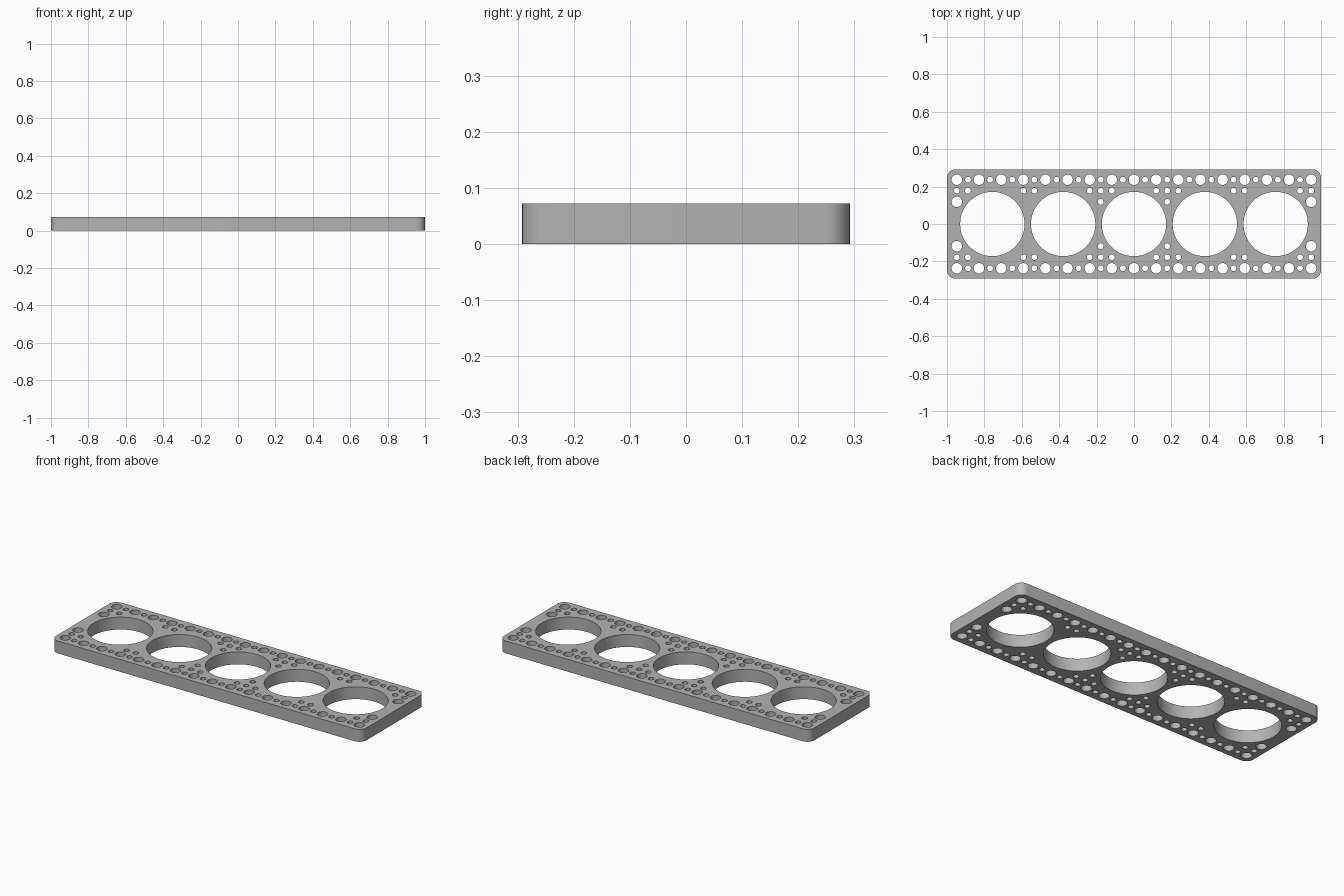
import bpy
import bmesh
from math import cos, sin, pi, radians
from mathutils import Vector

cube = bpy.data.objects.get("Cube")
if cube:
    bpy.data.objects.remove(cube, do_unlink=True)

HALF_X, HALF_Y, HEIGHT, CORNER = 1.0, 0.292, 0.072, 0.045
PITCH = 0.0592          # lattice spacing of the small holes
BIG, PEG, PIN = 0.172, 0.028, 0.0155

# Material
grey = bpy.data.materials.new("light_grey")
grey.use_nodes = True
colour = (0.45, 0.45, 0.45, 1)
grey.diffuse_color = colour
grey.node_tree.nodes["Principled BSDF"].inputs["Base Color"].default_value = colour


def circle(x, y, r, n):
    return [(x + r * cos(2 * pi * i / n), y + r * sin(2 * pi * i / n)) for i in range(n)]


def rounded_rectangle(hx, hy, r, steps=10):
    points = []
    for k, (sx, sy) in enumerate([(1, 1), (-1, 1), (-1, -1), (1, -1)]):
        for i in range(steps + 1):
            a = (k + i / steps) * pi / 2
            points.append((sx * (hx - r) + r * cos(a), sy * (hy - r) + r * sin(a)))
    return points


# Outline and the row of five large bores
loops = [rounded_rectangle(HALF_X, HALF_Y, CORNER)]
loops += [circle(i * 0.3787, 0, BIG, 96) for i in range(-2, 3)]

# Peg and pin holes, mirrored front to back
for side in (1, -1):
    for i in range(-16, 17):
        loops.append(circle(i * PITCH, side * 4 * PITCH, PIN if i % 2 else PEG, 32))
        if abs(i) in (2, 3, 4, 9, 10, 15, 16):
            loops.append(circle(i * PITCH, side * 3 * PITCH, PIN, 32))
        if abs(i) in (3, 16):
            loops.append(circle(i * PITCH, side * 2 * PITCH, PEG if abs(i) == 16 else PIN, 32))

# Fill the outline around the holes and extrude it into a plate
bm = bmesh.new()
edges = []
for loop in loops:
    verts = [bm.verts.new((x, y, 0)) for x, y in loop]
    edges += [bm.edges.new((verts[i - 1], verts[i])) for i in range(len(verts))]
bmesh.ops.triangle_fill(bm, use_beauty=True, use_dissolve=False, edges=edges, normal=Vector((0, 0, 1)))
extruded = bmesh.ops.extrude_face_region(bm, geom=bm.faces[:], use_keep_orig=True)
top = [g for g in extruded["geom"] if isinstance(g, bmesh.types.BMVert)]
bmesh.ops.translate(bm, verts=top, vec=(0, 0, HEIGHT))
bmesh.ops.recalc_face_normals(bm, faces=bm.faces[:])

mesh = bpy.data.meshes.new("perforated_plate")
bm.to_mesh(mesh)
bm.free()
mesh.materials.append(grey)
plate = bpy.data.objects.new("perforated_plate", mesh)
bpy.context.collection.objects.link(plate)

# Smooth bores with crisp rims
bpy.ops.object.select_all(action="DESELECT")
plate.select_set(True)
bpy.context.view_layer.objects.active = plate
bpy.ops.object.shade_smooth_by_angle(angle=radians(30))
